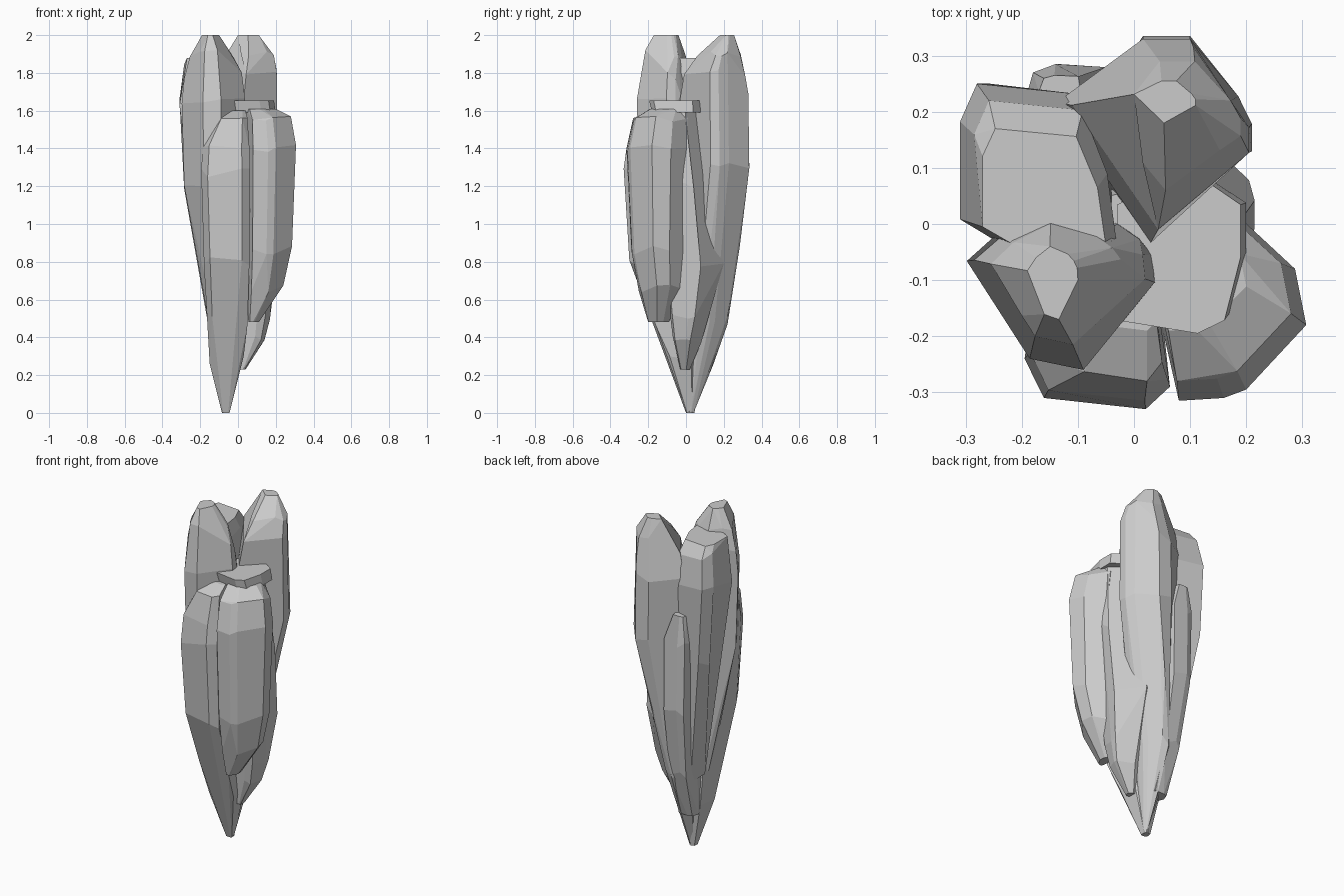
import bpy, bmesh, math, random

random.seed(4)


def shard(name, outline, levels, rough=0.025):
    """Faceted column: the plan outline is fitted to a box (z, x0, x1, y0, y1) per level, then wrapped."""
    xs, ys = [p[0] for p in outline], [p[1] for p in outline]
    ax, bx, ay, by = min(xs), max(xs), min(ys), max(ys)
    bm = bmesh.new()
    for i, (z, x0, x1, y0, y1) in enumerate(levels):
        inner = 0 < i < len(levels) - 1
        for x, y in outline:
            dz = random.uniform(-rough, rough) if inner else 0  # break up level rings
            bm.verts.new((x0 + (x1 - x0) * (x - ax) / (bx - ax),
                          y0 + (y1 - y0) * (y - ay) / (by - ay), z + dz))
    bmesh.ops.convex_hull(bm, input=bm.verts[:])
    loose = [v for v in bm.verts if not v.link_faces]
    bmesh.ops.delete(bm, geom=loose, context='VERTS')
    bmesh.ops.dissolve_limit(bm, angle_limit=math.radians(7), verts=bm.verts[:], edges=bm.edges[:])
    bmesh.ops.recalc_face_normals(bm, faces=bm.faces[:])
    mesh = bpy.data.meshes.new(name)
    bm.to_mesh(mesh)
    bm.free()
    ob = bpy.data.objects.new(name, mesh)
    bpy.context.collection.objects.link(ob)
    return ob


# Tall column, front left
shard("tall_left_column",
      [(-.147, .03), (-.03, 0), (.01, -.027), (.032, -.055), (.037, -.104), (-.06, -.196),
       (-.09, -.26), (-.186, -.24), (-.22, -.19), (-.298, -.066), (-.24, -.014)],
      [(2.0, -.19, -.10, -.17, -.04), (1.9, -.255, -.02, -.215, 0), (1.78, -.285, .02, -.235, .02),
       (1.66, -.298, .037, -.26, .03), (1.2, -.285, .03, -.25, .03), (.7, -.185, 0, -.17, .06),
       (.45, -.15, -.04, -.1, .05)])

# Tall column, back
shard("tall_back_column",
      [(-.14, .215), (.016, .33), (.1, .33), (.186, .22), (.21, .17), (.21, .12), (.16, .08),
       (.03, -.033), (-.025, .045)],
      [(2.0, 0, .11, .18, .255), (1.9, -.07, .19, .06, .29), (1.8, -.11, .205, -.01, .315),
       (1.68, -.14, .21, -.033, .33), (1.3, -.14, .21, -.02, .335), (.86, -.15, .10, 0, .285),
       (.49, -.14, .04, 0, .22), (.28, -.11, .0, 0, .145), (0, -.07, -.045, 0, .04)])

# Blunt column, back left
shard("blunt_left_column",
      [(-.31, .18), (-.28, .25), (-.09, .23), (-.04, .1), (-.02, -.05), (-.23, -.05), (-.31, .0)],
      [(1.88, -.27, -.05, -.04, .17), (1.82, -.285, -.03, -.04, .22), (1.64, -.31, -.02, -.04, .25),
       (1.2, -.285, -.01, -.03, .25), (.75, -.2, -.02, -.01, .21), (.45, -.155, -.04, .02, .16)])

# Front column running down to the tip
shard("front_column",
      [(-.2, -.24), (-.165, -.31), (.02, -.33), (.064, -.29), (.05, -.1), (-.05, 0), (-.18, -.05)],
      [(1.6, -.06, .04, -.19, -.05), (1.54, -.11, .05, -.28, 0), (1.4, -.185, .06, -.315, 0),
       (1.27, -.195, .064, -.33, 0), (.8, -.18, .06, -.30, 0), (.49, -.165, .05, -.19, .05),
       (.28, -.15, .03, -.11, .09), (0, -.085, -.045, 0, .045)])

# Right front column
shard("right_column",
      [(.19, .01), (.287, -.08), (.307, -.18), (.2, -.295), (.16, -.31), (.08, -.315), (.045, -.19), (.07, 0)],
      [(1.61, .04, .2, -.19, 0), (1.55, .045, .28, -.28, .01), (1.4, .045, .307, -.315, .01),
       (1.2, .045, .307, -.315, .01), (.86, .045, .286, -.29, -.01), (.66, .045, .24, -.25, -.02),
       (.48, .055, .11, -.2, -.09)])

# Inner column that shows on the right side
shard("inner_column",
      [(-.06, -.17), (.12, -.195), (.17, -.17), (.2, -.05), (.2, .0), (.07, .12), (-.06, .08)],
      [(1.62, -.04, .18, -.15, .08), (1.2, -.05, .215, -.15, .16), (.8, -.05, .205, -.12, .2),
       (.52, -.04, .17, -.09, .13), (.38, -.02, .14, -.07, .08), (.23, 0, .04, -.03, .02)])

# Flat slab capping the inner column
shard("cap_slab",
      [(-.03, -.17), (.12, -.195), (.17, -.17), (.2, -.05), (.2, .05), (.1, .12), (-.03, .05)],
      [(1.655, -.03, .19, -.195, .10), (1.59, -.02, .20, -.18, .10)])

# Low splinter at the back left, running towards the tip
shard("low_back_splinter",
      [(-.2, .2), (-.18, .27), (-.14, .285), (-.05, .28), (-.03, .12), (-.17, .1)],
      [(1.47, -.17, -.09, .2, .265), (1.3, -.2, -.03, .1, .285), (.9, -.19, -.03, .08, .285),
       (.5, -.16, -.03, .05, .22), (.22, -.14, -.03, .03, .13)])
